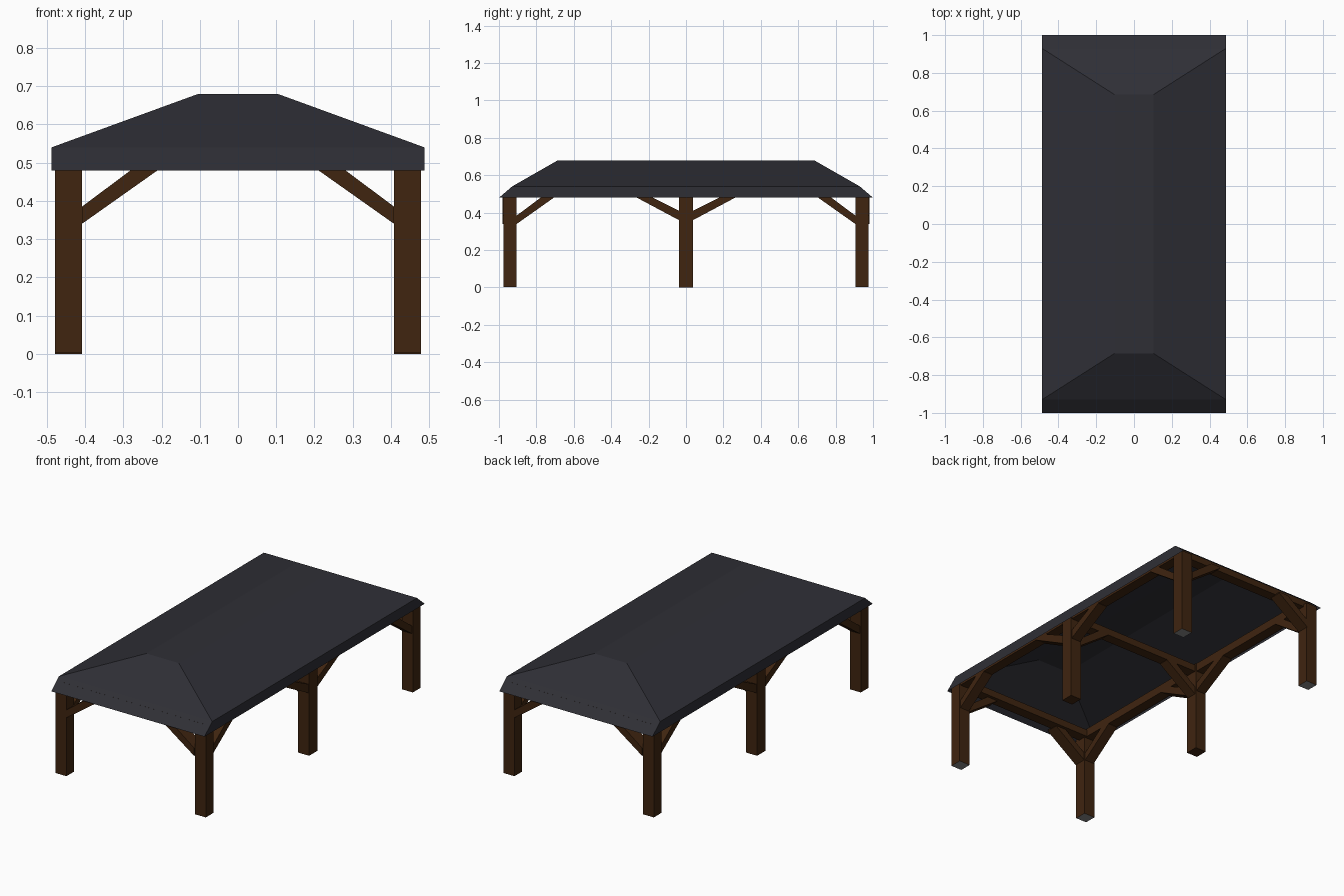
import bpy, bmesh
from mathutils import Vector

cube = bpy.data.objects.get("Cube")
if cube:
    bpy.data.objects.remove(cube, do_unlink=True)


def material(name, colour):
    m = bpy.data.materials.new(name)
    m.use_nodes = True
    m.diffuse_color = (*colour, 1)
    bsdf = m.node_tree.nodes["Principled BSDF"]
    bsdf.inputs["Base Color"].default_value = (*colour, 1)
    bsdf.inputs["Roughness"].default_value = 0.8
    return m


ROOF = material("dark slate", (0.028, 0.028, 0.036))
WOOD = material("brown timber", (0.05, 0.018, 0.005))
FOOT = material("grey foot", (0.25, 0.25, 0.25))


def finish(name, bm, *mats):
    mesh = bpy.data.meshes.new(name)
    bm.to_mesh(mesh)
    bm.free()
    for m in mats:
        mesh.materials.append(m)
    obj = bpy.data.objects.new(name, mesh)
    bpy.context.collection.objects.link(obj)
    return obj


def box(name, low, high, *mats):
    low, high = Vector(low), Vector(high)
    bm = bmesh.new()
    bmesh.ops.create_cube(bm, size=1)
    for v in bm.verts:
        v.co = (low + high) / 2 + v.co * (high - low)
    # A second material goes on the underside
    if len(mats) > 1:
        for f in bm.faces:
            f.material_index = int(f.normal.z < -0.5)
    return finish(name, bm, *mats)


def brace(name, origin, direction, profile, width):
    """Extrude a (distance, height) profile sideways about its centre line."""
    direction = Vector(direction)
    side = direction.cross(Vector((0, 0, 1))) * width / 2
    bm = bmesh.new()
    verts = [bm.verts.new(Vector(origin) + direction * d + Vector((0, 0, z)) - side)
             for d, z in profile]
    face = bm.faces.new(verts)
    ext = bmesh.ops.extrude_face_region(bm, geom=[face])
    moved = [g for g in ext["geom"] if isinstance(g, bmesh.types.BMVert)]
    bmesh.ops.translate(bm, vec=side * 2, verts=moved)
    bmesh.ops.recalc_face_normals(bm, faces=bm.faces)
    return finish(name, bm, WOOD)


# Roof: open hipped shell made of three rectangular rings and a flat ridge
bm = bmesh.new()
rings = []
for x, y, z in ((0.487, 1.0, 0.48), (0.487, 0.93, 0.54), (0.103, 0.685, 0.68)):
    rings.append([bm.verts.new((sx * x, sy * y, z))
                  for sx, sy in ((-1, -1), (1, -1), (1, 1), (-1, 1))])
for a, b in zip(rings, rings[1:]):
    for i in range(4):
        j = (i + 1) % 4
        bm.faces.new((a[i], a[j], b[j], b[i]))
bm.faces.new(rings[-1])
finish("roof", bm, ROOF)

# Brace profiles: foot against the post, head under the beam
STEEP = ((0, 0.34), (0.198, 0.48), (0.198, 0.487), (0.137, 0.487), (0, 0.385))
SHALLOW = ((0, 0.36), (0.225, 0.48), (0.225, 0.487), (0.155, 0.487), (0, 0.41))

for sx, side in ((-1, "right"), (1, "left")):
    # Corner posts with their two braces
    for sy, end in ((-1, "front"), (1, "back")):
        tag = f"{end}_{side}"
        cx, cy = sx * 0.443, sy * 0.94
        box(f"{tag}_post", (cx - 0.035, cy - 0.035, 0.004),
            (cx + 0.035, cy + 0.035, 0.495), WOOD, FOOT)
        brace(f"{tag}_end_brace", (sx * 0.408, sy * 0.944, 0), (-sx, 0, 0), STEEP, 0.072)
        brace(f"{tag}_side_brace", (cx, sy * 0.905, 0), (0, -sy, 0), STEEP, 0.06)
        brace(f"middle_{side}_{end}_brace", (cx, sy * 0.037, 0), (0, sy, 0), SHALLOW, 0.06)

    # Middle post, inward brace and long eaves beam
    box(f"middle_{side}_post", (cx - 0.035, -0.037, 0), (cx + 0.035, 0.037, 0.53), WOOD)
    brace(f"middle_{side}_inner_brace", (sx * 0.408, 0, 0), (-sx, 0, 0), STEEP, 0.06)
    box(f"{side}_eaves_beam", (cx - 0.03, -0.94, 0.482), (cx + 0.03, 0.94, 0.53), WOOD)

# Beams across the width
for name, y in (("front", -0.92), ("middle", 0), ("back", 0.92)):
    box(f"{name}_cross_beam", (-0.443, y - 0.03, 0.482), (0.443, y + 0.03, 0.523), WOOD)
